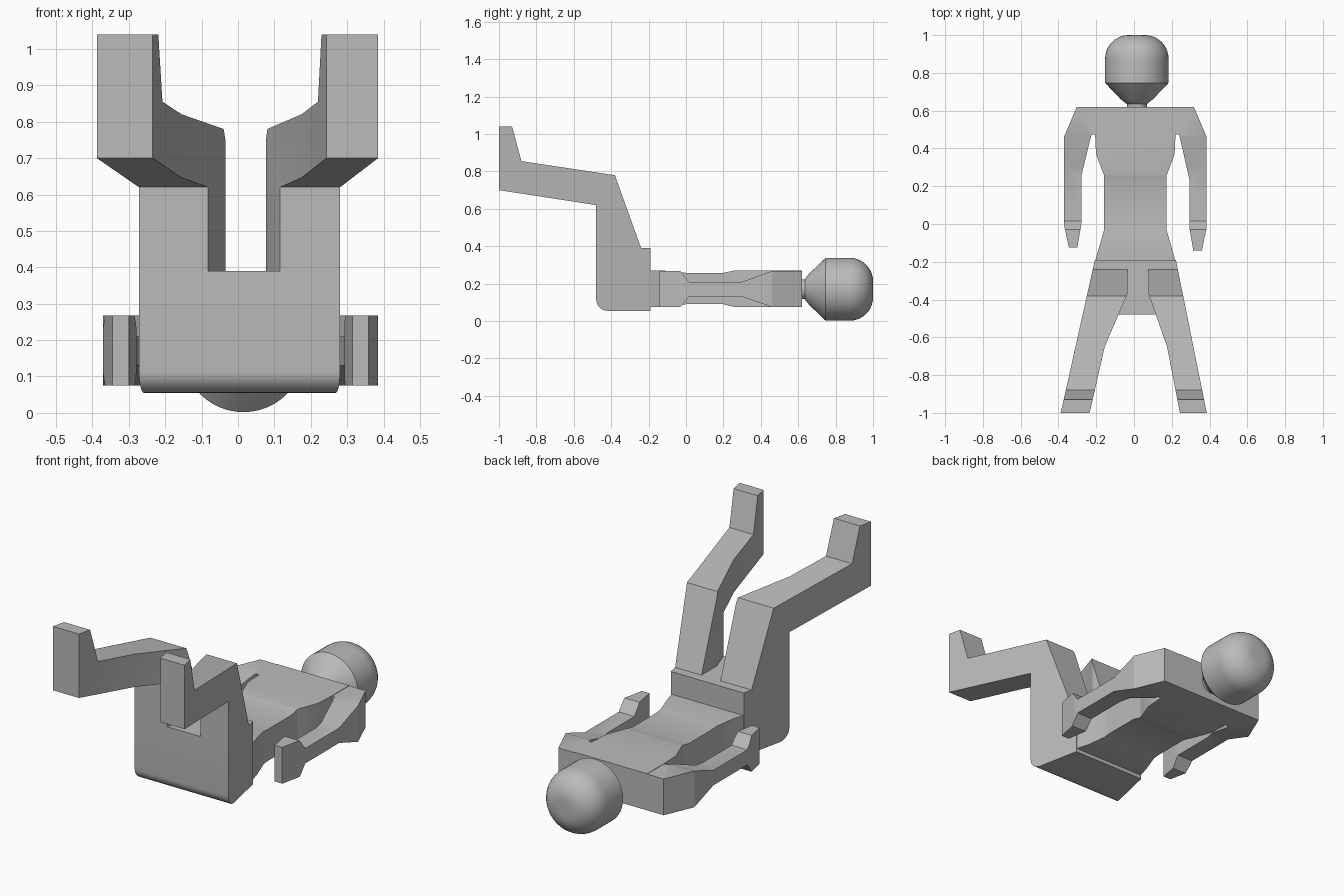
import bpy, bmesh, math
from mathutils import Vector

cube = bpy.data.objects.get("Cube")
if cube:
    bpy.data.objects.remove(cube, do_unlink=True)

grey = bpy.data.materials.new("plain grey")
grey.use_nodes = True
colour = (0.5, 0.5, 0.5, 1)
grey.diffuse_color = colour
grey.node_tree.nodes["Principled BSDF"].inputs["Base Color"].default_value = colour


def finish(name, bm):
    bmesh.ops.recalc_face_normals(bm, faces=bm.faces)
    mesh = bpy.data.meshes.new(name)
    bm.to_mesh(mesh)
    bm.free()
    mesh.materials.append(grey)
    ob = bpy.data.objects.new(name, mesh)
    bpy.context.collection.objects.link(ob)
    bpy.ops.object.select_all(action='DESELECT')
    ob.select_set(True)
    bpy.context.view_layer.objects.active = ob
    bpy.ops.object.shade_smooth_by_angle(angle=math.radians(20))
    return ob


def interp(table, y):
    """Piecewise linear value along y; table runs from low to high y."""
    if y <= table[0][0]:
        return table[0][1]
    for (y0, v0), (y1, v1) in zip(table, table[1:]):
        if y <= y1:
            return v0 + (v1 - v0) * (y - y0) / (y1 - y0)
    return table[-1][1]


def shaped_prism(name, outline, axis, low, high):
    """Extrude an outline along x or z; both ends follow tables along y."""
    def point(p, end):
        return Vector((end, p[0], p[1])) if axis == 0 else Vector((p[0], p[1], end))
    bm = bmesh.new()
    face = bm.faces.new([bm.verts.new(point(p, 0)) for p in outline])
    # Split the outline wherever an end surface bends
    for y in sorted({round(k[0], 4) for k in low + high}):
        bmesh.ops.bisect_plane(bm, geom=bm.verts[:] + bm.edges[:] + bm.faces[:],
                               dist=1e-5, plane_co=(0, y, 0), plane_no=(0, 1, 0))
    ext = bmesh.ops.extrude_face_region(bm, geom=bm.faces[:], use_keep_orig=True)
    top = {g for g in ext["geom"] if isinstance(g, bmesh.types.BMVert)}
    for v in bm.verts:
        v.co[axis] = interp(high if v in top else low, v.co.y)
    return finish(name, bm)


# Hips: rounded lower front edge, widening towards the front
r = 0.06
arc = [(-0.48 + r - r * math.sin(a), 0.055 + r - r * math.cos(a))
       for a in (i * math.pi / 16 for i in range(9))]
shaped_prism("hips", [(-0.19, 0.055)] + arc + [(-0.48, 0.39), (-0.19, 0.39)], 0,
             [(-1, -0.388), (-0.18, -0.205)], [(-1, 0.385), (-0.18, 0.22)])

# Legs: one bent side profile, inner and outer edges following the stance
leg = [(-0.48, 0.39), (-0.48, 0.62), (-1, 0.70), (-1, 1.04), (-0.93, 1.04),
       (-0.88, 0.855), (-0.38, 0.78), (-0.24, 0.39)]
shaped_prism("right_leg", leg, 0, [(-1, -0.388), (-0.18, -0.205)],
             [(-1, -0.235), (-0.65, -0.155), (-0.37, -0.035), (-0.18, -0.035)])
shaped_prism("left_leg", leg, 0,
             [(-1, 0.243), (-0.65, 0.175), (-0.37, 0.077), (-0.18, 0.077)],
             [(-1, 0.385), (-0.18, 0.22)])

# Torso: waisted outline, slightly thinner at the waist
half = [(0.211, -0.19), (0.165, -0.03), (0.165, 0.255), (0.208, 0.37),
        (0.213, 0.475), (0.213, 0.62)]
cx = 0.007
torso = [(cx + x, y) for x, y in half] + [(cx - x, y) for x, y in reversed(half)]
shaped_prism("torso", torso, 2,
             [(-0.12, 0.075), (0.0, 0.09), (0.2, 0.09), (0.26, 0.075)],
             [(-0.12, 0.27), (0.0, 0.258), (0.2, 0.258), (0.26, 0.27)])

# Arms: thin forearms between full-depth shoulders and hands
arm = [(0.213, 0.62), (0.31, 0.62), (0.378, 0.46), (0.378, -0.01), (0.352, -0.133),
       (0.307, -0.133), (0.286, -0.01), (0.286, 0.245), (0.232, 0.475), (0.213, 0.475)]
for name, side, dy in (("left_arm", 1, -0.008), ("right_arm", -1, 0.008)):
    shape = [(cx + side * x, y + (dy if y < 0.3 else 0)) for x, y in arm]
    shaped_prism(name, shape, 2,
                 [(-0.03, 0.075), (0.015, 0.13), (0.3, 0.13), (0.46, 0.075)],
                 [(-0.03, 0.268), (0.015, 0.21), (0.3, 0.21), (0.46, 0.268)])

# Head and neck: profile of (y, radius) turned about the y axis
fillet = 0.125
profile = [(0.6, 0.0), (0.6, 0.053), (0.635, 0.053), (0.64, 0.06), (0.66, 0.085),
           (0.747, 0.168)]
profile += [(1 - fillet + fillet * math.sin(a), 0.168 - fillet + fillet * math.cos(a))
            for a in (i * math.pi / 20 for i in range(11))]
profile.append((1.0, 0.0))
bm = bmesh.new()
centre = Vector((0.015, 0, 0.17))
verts = [bm.verts.new(centre + Vector((rad, y, 0))) for y, rad in profile]
edges = [bm.edges.new(pair) for pair in zip(verts, verts[1:])]
bmesh.ops.spin(bm, geom=verts + edges, cent=centre, axis=(0, 1, 0),
               angle=math.tau, steps=48, use_duplicate=False)
bmesh.ops.remove_doubles(bm, verts=bm.verts[:], dist=1e-4)
finish("head", bm)
